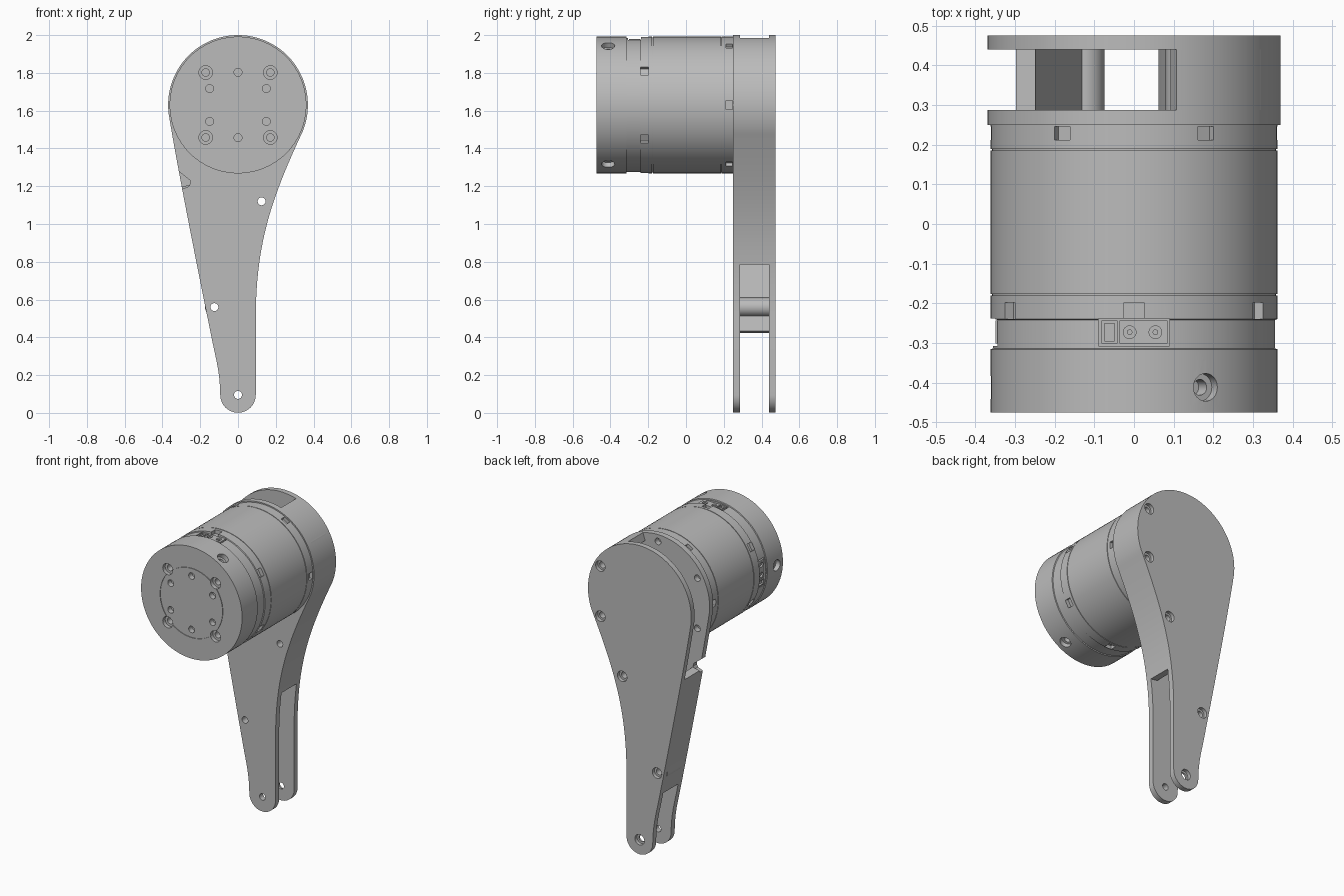
import bpy, bmesh
from math import sin, cos, pi, radians
from mathutils import Vector, Matrix
from mathutils.geometry import interpolate_bezier

cube = bpy.data.objects.get("Cube")
if cube:
    bpy.data.objects.remove(cube)

grey = bpy.data.materials.new("machined grey")
grey.use_nodes = True
GREY = (0.5, 0.5, 0.5, 1)
grey.diffuse_color = GREY
grey.node_tree.nodes["Principled BSDF"].inputs["Base Color"].default_value = GREY

CZ = 1.63                # height of the motor axis
R = 0.362                # motor radius
FRONT, INNER_F, INNER_B, BACK = 0.25, 0.287, 0.44, 0.475   # plate depths


def finish(name, bm):
    bmesh.ops.recalc_face_normals(bm, faces=bm.faces)
    mesh = bpy.data.meshes.new(name)
    bm.to_mesh(mesh)
    bm.free()
    mesh.materials.append(grey)
    obj = bpy.data.objects.new(name, mesh)
    bpy.context.collection.objects.link(obj)
    return obj


def prism(name, pts, y0, y1):
    bm = bmesh.new()
    face = bm.faces.new([bm.verts.new((x, y0, z)) for x, z in pts])
    new = bmesh.ops.extrude_face_region(bm, geom=[face])["geom"]
    verts = [g for g in new if isinstance(g, bmesh.types.BMVert)]
    bmesh.ops.translate(bm, verts=verts, vec=(0, y1 - y0, 0))
    return finish(name, bm)


def rod(name, x, z, r, y0, y1, seg=24):
    m = Matrix.Translation((x, (y0 + y1) / 2, z)) @ Matrix.Rotation(pi / 2, 4, "X")
    bm = bmesh.new()
    bmesh.ops.create_cone(bm, cap_ends=True, segments=seg, radius1=r, radius2=r,
                          depth=y1 - y0, matrix=m)
    return finish(name, bm)


def radial(angle, r, y, side=0):
    # frame on the motor surface: local z points outward, local x runs round the rim
    a = radians(angle)
    return (Matrix.Translation((r * cos(a), y, CZ + r * sin(a)))
            @ Matrix.Rotation(pi / 2 - a, 4, "Y") @ Matrix.Translation((side, 0, 0)))


def radial_box(name, frame, w, d, h):
    bm = bmesh.new()
    bmesh.ops.create_cube(bm, size=1, matrix=frame @ Matrix.Diagonal((w, d, h, 1)))
    return finish(name, bm)


def radial_rod(name, frame, r, h):
    bm = bmesh.new()
    bmesh.ops.create_cone(bm, cap_ends=True, segments=24, radius1=r, radius2=r,
                          depth=h, matrix=frame)
    return finish(name, bm)


def boolean(obj, others, op="DIFFERENCE"):
    bpy.context.view_layer.objects.active = obj
    for other in others:
        mod = obj.modifiers.new("cut", "BOOLEAN")
        mod.operation, mod.object, mod.solver = op, other, "EXACT"
        bpy.ops.object.modifier_apply(modifier=mod.name)
        bpy.data.objects.remove(other)


def smooth(obj):
    bpy.ops.object.select_all(action="DESELECT")
    obj.select_set(True)
    bpy.context.view_layer.objects.active = obj
    bpy.ops.object.shade_smooth_by_angle(angle=radians(25))


def arc(cz, r, a0, a1, n):
    return [Vector((r * cos(radians(a0 + (a1 - a0) * i / n)),
                    cz + r * sin(radians(a0 + (a1 - a0) * i / n)))) for i in range(n + 1)]


def bezier(a, b, c, d, n=24):
    return interpolate_bezier(Vector(a), Vector(b), Vector(c), Vector(d), n)


def strip(pts, t):
    # wall that follows an edge, offset to the left of its direction
    inner = []
    for i, p in enumerate(pts):
        d = (pts[min(i + 1, len(pts) - 1)] - pts[max(i - 1, 0)]).normalized()
        inner.append(p + Vector((-d.y, d.x)) * t)
    return pts + inner[::-1]


# Leg outline, anticlockwise from the foot
foot = arc(0.095, 0.094, 180, 360, 24)
right = bezier((0.094, 0.5), (0.094, 0.9), (0.18, 1.14), (0.335, 1.474))
crown = arc(CZ, 0.37, -25, 189, 72)
left = bezier((-0.365, 1.572), (-0.33, 1.35), (-0.23, 0.84), (-0.132, 0.36))
ankle = bezier((-0.132, 0.36), (-0.11, 0.26), (-0.096, 0.2), (-0.094, 0.1), 8)
outline = foot + right + crown[1:] + left + ankle[1:-1]

front_plate = prism("front_plate", outline, FRONT, INNER_F)
back_plate = prism("back_plate", outline, INNER_B, BACK)

# Spacer walls between the plates
right_edge = [p for p in right if p.y > 0.775] + [p for p in crown[1:] if p.x > 0.09 or p.y < CZ]
right_edge = [p for p in right_edge if p.x > 0.085]
right_wall = prism("right_spacer_wall", strip(right_edge, 0.05), INNER_F, INNER_B)
left_edge = [p for p in left if 0.4 < p.y < 1.2]
left_wall = prism("left_spacer_wall", strip(left_edge, 0.05), INNER_F, INNER_B)

# Screw bosses, through holes and counterbores
bolt = [(0.325 * cos(radians(a)), CZ + 0.325 * sin(radians(a))) for a in range(30, 390, 60)]
right_holes = [bolt[0], bolt[5], (0.125, 1.12)]
left_hole, foot_hole = (-0.125, 0.56), (0, 0.095)
boolean(right_wall, [rod("boss", x, z, 0.045, INNER_F, INNER_B) for x, z in right_holes], "UNION")
boolean(left_wall, [rod("boss", *left_hole, 0.05, INNER_F, INNER_B)], "UNION")


def holes(obj, spots, r, y0, y1):
    boolean(obj, [rod("drill", x, z, r, y0, y1) for x, z in spots])


leg_holes = [(0.125, 1.12), left_hole, foot_hole]
holes(front_plate, leg_holes + bolt, 0.021, 0.2, 0.3)
holes(right_wall, right_holes, 0.021, 0.28, 0.45)
holes(left_wall, [left_hole], 0.021, 0.28, 0.45)
back_holes = leg_holes + right_holes[:2]
holes(back_plate, back_holes, 0.021, 0.42, 0.5)
holes(back_plate, back_holes, 0.034, 0.452, 0.5)

# Cable notch in the front plate
notch = [(-0.36, 1.315), (-0.255, 1.232), (-0.252, 1.215), (-0.262, 1.198), (-0.36, 1.16)]
boolean(front_plate, [prism("notch", notch, 0.2, 0.3)])

# Motor housing, turned about its axis, with seams between its sections
profile = [(0, -0.475), (0.222, -0.475), (0.222, -0.471), (0.226, -0.471), (0.226, -0.475),
           (R, -0.475), (R, -0.316), (0.356, -0.314), (0.356, -0.242), (R, -0.24)]
for seam in (-0.178, 0.187):
    profile += [(R, seam - 0.002), (R - 0.004, seam - 0.002),
                (R - 0.004, seam + 0.002), (R, seam + 0.002)]
profile += [(R, FRONT), (0, FRONT)]
bm = bmesh.new()
verts = [bm.verts.new((r, y, CZ)) for r, y in profile]
edges = [bm.edges.new(pair) for pair in zip(verts, verts[1:])]
bmesh.ops.spin(bm, geom=verts + edges, cent=(0, 0, CZ), axis=(0, 1, 0), angle=2 * pi, steps=96)
bmesh.ops.remove_doubles(bm, verts=bm.verts, dist=0.0001)
motor = finish("motor_housing", bm)

# Output face holes
face_holes = [(0.173 * cos(radians(a)), CZ + 0.173 * sin(radians(a))) for a in range(30, 390, 60)]
corners = [(sx * 0.171, CZ + sz * 0.172) for sx in (-1, 1) for sz in (-1, 1)]
holes(motor, face_holes, 0.021, -0.5, -0.44)
holes(motor, corners, 0.036, -0.5, -0.45)
holes(motor, corners, 0.02, -0.5, -0.4)

# Vents round both ends, radial screw holes and connector pockets
cuts = [radial_box("vent", radial(a, R, -0.219), 0.05, 0.042, 0.05) for a in range(30, 390, 60)]
cuts += [radial_box("vent", radial(a, R, 0.229), 0.045, 0.034, 0.04) for a in range(0, 360, 60)]
for a in (60, 180, 300):
    cuts += [radial_rod("screw_hole", radial(a, R, -0.412), 0.035, 0.06),
             radial_rod("screw_hole", radial(a, R, -0.412), 0.02, 0.14)]
for a in (90, 180):
    cuts.append(radial_box("pocket", radial(a, R, -0.273), 0.18, 0.07, 0.08))
boolean(motor, cuts)

# Connectors seated in the pockets
for n, a in enumerate((90, 180), 1):
    wide = radial_box(f"power_connector_{n}", radial(a, 0.332, -0.273, 0.024), 0.12, 0.058, 0.034)
    boolean(wide, [radial_rod("socket", radial(a, 0.35, -0.273, s), 0.016, 0.04)
                   for s in (-0.011, 0.054)])
    small = radial_box(f"signal_connector_{n}", radial(a, 0.332, -0.273, -0.062), 0.04, 0.058, 0.034)
    boolean(small, [radial_box("slot", radial(a, 0.35, -0.273, -0.062), 0.026, 0.044, 0.03)])
    for s in (-0.011, 0.054):
        radial_rod(f"contact_pin_{n}", radial(a, 0.33, -0.273, s), 0.007, 0.03)

for part in (motor, front_plate, back_plate, right_wall, left_wall):
    smooth(part)
